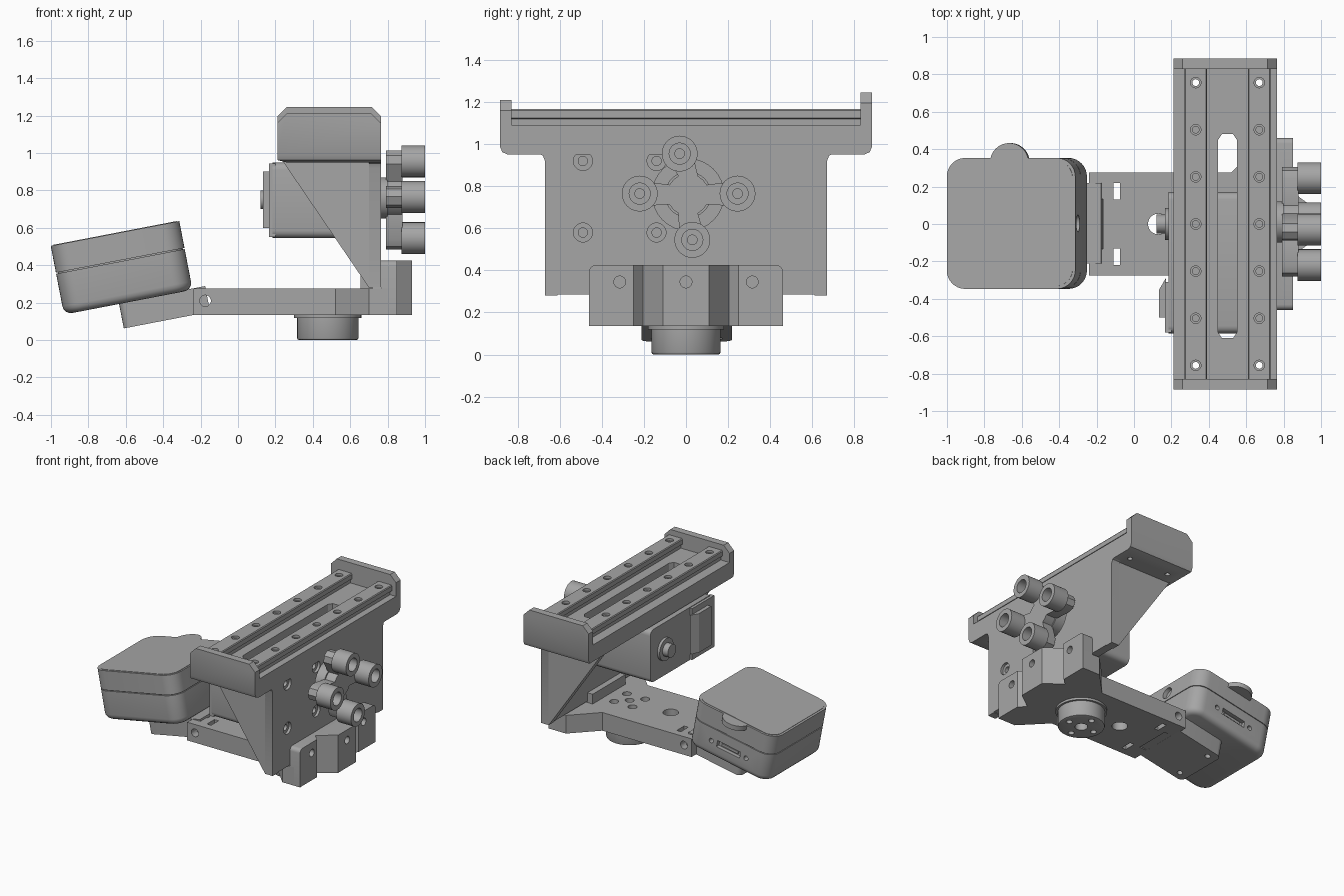
import bpy, bmesh
from math import cos, sin, pi, radians
from mathutils import Matrix, Vector

if "Cube" in bpy.data.objects:
    bpy.data.objects.remove(bpy.data.objects["Cube"])

GREY = (0.38, 0.38, 0.38, 1)
mat = bpy.data.materials.new("machined grey")
mat.use_nodes = True
mat.diffuse_color = GREY
mat.node_tree.nodes["Principled BSDF"].inputs["Base Color"].default_value = GREY


def finish(name, bm):
    bmesh.ops.recalc_face_normals(bm, faces=bm.faces)
    me = bpy.data.meshes.new(name)
    bm.to_mesh(me)
    bm.free()
    me.materials.append(mat)
    ob = bpy.data.objects.new(name, me)
    bpy.context.collection.objects.link(ob)
    return ob


def activate(ob):
    bpy.ops.object.select_all(action='DESELECT')
    ob.select_set(True)
    bpy.context.view_layer.objects.active = ob


def place(axis, u, v, w):
    """u, v lie across the axis, w runs along it."""
    return {'X': (w, u, v), 'Y': (u, w, v), 'Z': (u, v, w)}[axis]


def prism(name, pts, axis, a, b):
    bm = bmesh.new()
    base = bm.faces.new([bm.verts.new(place(axis, u, v, a)) for u, v in pts])
    top = bmesh.ops.extrude_face_region(bm, geom=[base])["geom"]
    move = Vector(place(axis, 0, 0, b - a))
    bmesh.ops.translate(bm, vec=move, verts=[g for g in top if isinstance(g, bmesh.types.BMVert)])
    return finish(name, bm)


def box(name, x0, x1, y0, y1, z0, z1):
    return prism(name, [(x0, y0), (x1, y0), (x1, y1), (x0, y1)], 'Z', z0, z1)


def circle(u, v, r, n=32):
    return [(u + r * cos(2 * pi * i / n), v + r * sin(2 * pi * i / n)) for i in range(n)]


def rod(name, axis, u, v, r, a, b):
    return prism(name, circle(u, v, r), axis, a, b)


def bevel(ob, test, width, segments=1):
    bm = bmesh.new()
    bm.from_mesh(ob.data)
    edges = [e for e in bm.edges if test(e.verts[0].co, e.verts[1].co)]
    bmesh.ops.bevel(bm, geom=edges, offset=width, segments=segments, profile=0.5, affect='EDGES')
    bm.to_mesh(ob.data)
    bm.free()


def cut(ob, *cutters):
    for c in cutters:
        c.hide_render = True
        activate(ob)
        mod = ob.modifiers.new("cut", 'BOOLEAN')
        mod.operation, mod.solver, mod.object = 'DIFFERENCE', 'EXACT', c
        bpy.ops.object.modifier_apply(modifier=mod.name)
        bpy.data.objects.remove(c)


def hole(ob, axis, u, v, r, a, b):
    cut(ob, rod("cutter", axis, u, v, r, a, b))


def along(axis):
    return lambda p, q: all(abs(p[i] - q[i]) < 1e-4 for i in range(3) if i != axis)


# Tray with upright end walls
L, R = 0.885, 0.83
tray = prism("tray", [(-L, .99), (-.873, .962), (-.845, .95), (.845, .95), (.873, .962), (L, .99), (L, 1.245),
                      (R, 1.245), (R, 1.09), (-R, 1.09), (-R, 1.21), (-L, 1.21)], 'X', .21, .765)
along_y = along(1)
bevel(tray, lambda p, q: along_y(p, q) and (p.z > 1.2 or (p.z < .96 and p.x < .3)), .05)
cut(tray, prism("cutter", [(.45, -.58), (.47, -.61), (.53, -.61), (.55, -.58), (.55, .45), (.53, .48),
                           (.47, .48), (.45, .45)], 'Z', .9, 1.2))

# Two undercut rails with screw holes
for name, cx in (("inner_rail", .33), ("outer_rail", .67)):
    prof = [(-.045, 1.085), (.045, 1.085), (.045, 1.12), (.06, 1.125), (.06, 1.16), (.055, 1.167),
            (-.055, 1.167), (-.06, 1.16), (-.06, 1.125), (-.045, 1.12)]
    rail = prism(name, [(cx + u, z) for u, z in prof], 'Y', -.85, .85)
    for i in range(-3, 4):
        hole(rail, 'Z', cx, i * .252, .028, 1.15, 1.2)
        hole(rail, 'Z', cx, i * .252, .018, 1.0, 1.2)
        hole(tray, 'Z', cx, i * .252, .018, .9 if abs(i) == 3 else 1.0, 1.2)

# Upright back plate with blended shoulders
half = [(.67, .285), (.67, .92), (.68, .945), (.70, .955)]
plate = prism("back_plate", half + [(-y, z) for y, z in reversed(half)], 'X', .70, .765)
for y in (-.49, -.14):
    for z in (.58, .92):
        hole(plate, 'X', y, z, .045, .745, .8)
        hole(plate, 'X', y, z, .022, .6, .8)
hole(plate, 'X', .01, .76, .17, .6, .8)

# Side gussets
for name, y in (("front_gusset", -.67), ("rear_gusset", .61)):
    prism(name, [(.24, .955), (.765, .955), (.765, .28), (.70, .28)], 'Y', y, y + .06)

# Drive motor
motor = box("motor_case", .185, .70, -.585, .17, .545, .95)
along_x = along(0)
bevel(motor, lambda p, q: along_x(p, q), .04, 4)
box("motor_cover", .165, .20, -.58, -.31, .55, .945)
prism("motor_socket", [(.17, -.5), (.135, -.5), (.135, -.35), (.17, -.29)], 'Z', .6, .9)
rod("motor_boss", 'X', 0, .75, .085, .165, .2)
rod("motor_shaft", 'X', 0, .75, .05, .12, .2)

# Star carrier and four rollers
cy, cz = .01, .76
rollers = [(.245, .765), (-.03, .955), (-.22, .765), (.03, .545)]
star = []
for k, (y, z) in enumerate(rollers):
    d = Vector((y - cy, z - cz)).normalized()
    n = Vector((-d.y, d.x))
    c = Vector((y, z))
    star += [tuple(c + .06 * (cos(a) * d + sin(a) * n)) for a in (-1.6, -.8, 0, .8, 1.6)]
    ang = pi / 4 + k * pi / 2
    star += [(cy + .1 * cos(ang + t), cz + .1 * sin(ang + t)) for t in (-.3, 0, .3)]
prism("star_carrier", star, 'X', .79, .88)
rod("star_hub", 'X', cy, cz, .11, .68, .80)
for k, (y, z) in enumerate(rollers):
    roller = rod(f"roller_{k + 1}", 'X', y, z, .085, .875, 1.0)
    hole(roller, 'X', y, z, .05, .9, 1.1)
    rod(f"roller_pin_{k + 1}", 'X', y, z, .025, .87, .93)

# Arm, flared toward the mounting block
half = [(-.24, .275), (.52, .275), (.70, .46), (.80, .46)]
arm = prism("arm", [(x, -y) for x, y in half] + [(x, y) for x, y in reversed(half)], 'Z', .135, .275)
hole(arm, 'Z', .13, 0, .055, 0, .4)
hole(arm, 'Z', .48, 0, .032, .2, .4)
for k in range(4):
    a = pi / 4 + k * pi / 2
    hole(arm, 'Z', .48 + .11 * cos(a), .11 * sin(a), .032, .2, .4)
hole(arm, 'Y', -.175, .21, .03, -.4, .4)
cut(arm, box("cutter", -.23, -.165, -.135, .135, 0, .4))
for s in (-1, 1):
    y0, y1 = sorted((s * .13, s * .22))
    cut(arm, box("cutter", -.11, -.075, y0, y1, 0, .4))

# Grooved mounting block
half = [(.765, .46), (.85, .46), (.85, .25), (.80, .205), (.93, .11)]
block = prism("mounting_block", [(x, -y) for x, y in half] + [(x, y) for x, y in reversed(half)], 'Z', .135, .425)
bevel(block, lambda p, q: along_x(p, q) and p.z > .4 and abs(p.y) > .45, .03, 4)
for y in (-.315, 0, .315):
    hole(block, 'X', y, .345, .028, .78, 1.1)
box("block_rib", .655, .72, -.2, .2, .27, .35)

# Round foot beneath the arm
rod("foot_collar", 'Z', .48, 0, .18, .118, .14)
foot = rod("foot", 'Z', .48, 0, .165, 0, .125)
bevel(foot, lambda p, q: p.z < .01 and q.z < .01, .012, 2)
hole(foot, 'Z', .48, 0, .045, -.1, .06)
for k in range(4):
    a = k * pi / 2
    hole(foot, 'Z', .48 + .11 * cos(a), .11 * sin(a), .022, -.1, .05)

# Tilted head: hinge plate, two shells, lid and tab, built level then turned
W, D = .35, .35
TILT = Matrix.Translation((-.622, .003, .386)) @ Matrix.Rotation(radians(-10.9), 4, 'Y')
along_z = along(2)
head = []
for name, z0, z1 in (("head_lower_shell", -.187, .035), ("head_upper_shell", .041, .187)):
    shell = box(name, -W, W, -D, D, z0, z1)
    bevel(shell, along_z, .1, 8)
    if z0 < 0:
        bevel(shell, lambda p, q: p.z < -.18 and q.z < -.18, .045, 4)
    head.append(shell)
lower, upper = head
seam = box("head_seam", -W + .01, W - .01, -D + .01, D - .01, .03, .045)
bevel(seam, along_z, .1, 8)
lid = box("head_lid", -W + .015, W - .015, -D + .015, D - .015, .18, .190)
bevel(lid, along_z, .09, 8)
tab = rod("head_tab", 'Z', -.01, .325, .105, .15, .187)
cut(lower, box("cutter", -.1, .1, .32, .4, -.09, -.04))
for x in (-.15, .15):
    hole(lower, 'Y', x, -.065, .018, .3, .4)
port = box("head_port", -.07, .07, .3, .335, -.075, -.055)
hole(upper, 'X', 0, .11, .045, .32, .4)
hinge = box("hinge_plate", -.05, .42, -.215, .215, -.32, -.18)
bevel(hinge, lambda p, q: along_z(p, q) and p.x < 0, .04, 4)
for y in (-.15, .15):
    hole(hinge, 'Z', .02, y, .02, -.4, -.28)
for ob in (lower, upper, seam, lid, tab, port, hinge):
    ob.data.transform(TILT)

# Smooth the round surfaces, keep edges crisp
for ob in list(bpy.context.scene.objects):
    if ob.type == 'MESH':
        activate(ob)
        bpy.ops.object.shade_smooth_by_angle(angle=radians(30))
